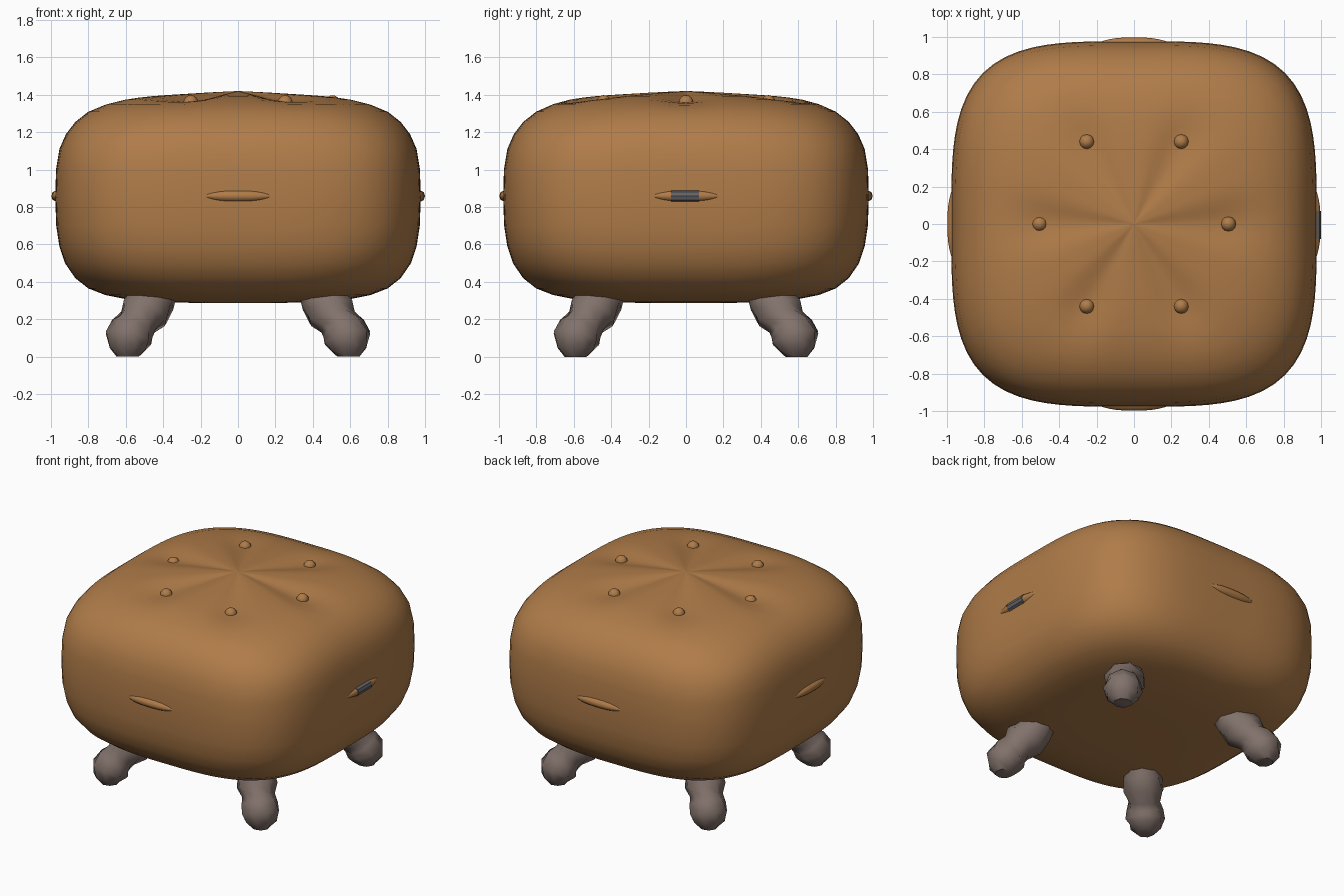
import bpy, bmesh, math
from math import cos, sin, pi
from mathutils import Matrix, Vector

if "Cube" in bpy.data.objects:
    bpy.data.objects.remove(bpy.data.objects["Cube"])


def material(name, rgb):
    m = bpy.data.materials.new(name)
    m.diffuse_color = (*rgb, 1)
    m.use_nodes = True
    m.node_tree.nodes["Principled BSDF"].inputs["Base Color"].default_value = m.diffuse_color
    return m


LEATHER = material("tan leather", (0.43, 0.20, 0.066))
WOOD = material("grey brown wood", (0.22, 0.165, 0.145))
METAL = material("dark grey metal", (0.13, 0.125, 0.135))


def loft(name, rings, mat, angle=None):
    """Skin closed rings of equal point count and cap both ends."""
    bm = bmesh.new()
    rows = [[bm.verts.new(p) for p in ring] for ring in rings]
    n = len(rows[0])
    for a, b in zip(rows, rows[1:]):
        for i in range(n):
            j = (i + 1) % n
            bm.faces.new((a[i], a[j], b[j], b[i]))
    bm.faces.new(rows[0][::-1])
    bm.faces.new(rows[-1])
    bmesh.ops.recalc_face_normals(bm, faces=bm.faces)
    me = bpy.data.meshes.new(name)
    bm.to_mesh(me)
    bm.free()
    ob = bpy.data.objects.new(name, me)
    bpy.context.collection.objects.link(ob)
    me.materials.append(mat)
    for p in me.polygons:
        p.use_smooth = True
    if angle:
        bpy.context.view_layer.objects.active = ob
        ob.select_set(True)
        bpy.ops.object.shade_smooth_by_angle(angle=math.radians(angle))
        ob.select_set(False)
    return ob


# cushion: rounded-square rings following a side profile (half width, z)
PROFILE = [(0.01, 0.287), (0.25, 0.288), (0.45, 0.294), (0.6, 0.308), (0.71, 0.33),
           (0.80, 0.365), (0.87, 0.42), (0.925, 0.50), (0.955, 0.59), (0.972, 0.70),
           (0.977, 0.85), (0.973, 1.0), (0.955, 1.11), (0.92, 1.19), (0.87, 1.255),
           (0.80, 1.31), (0.71, 1.35), (0.62, 1.374), (0.55, 1.385), (0.48, 1.393),
           (0.40, 1.399), (0.30, 1.405), (0.20, 1.411), (0.10, 1.416), (0.01, 1.42)]


def cushion_ring(w, z, n=96):
    e = 2.4 + 1.3 * w ** 2
    pts = []
    for i in range(n):
        t = 2 * pi * i / n
        r = w / (abs(cos(t)) ** e + abs(sin(t)) ** e) ** (1 / e)
        dip = 0
        if z > 1.3:  # six tufted folds running out from the centre
            reach = r / 0.5 if r < 0.5 else max(0, 1 - (r - 0.5) / 0.28)
            dip = 0.034 * reach * (0.5 + 0.5 * cos(6 * t)) ** 2
        pts.append((r * cos(t), r * sin(t), z - dip))
    return pts


loft("cushion", [cushion_ring(w, z) for w, z in PROFILE], LEATHER)

# tuft buttons
for k in range(6):
    t = k * pi / 3
    bpy.ops.mesh.primitive_uv_sphere_add(segments=12, ring_count=8, radius=0.04,
                                         location=(0.505 * cos(t), 0.44 / sin(pi / 3) * sin(t),
                                                   1.345 if k == 3 else 1.358))
    ob = bpy.context.object
    ob.name = f"tuft_button_{k + 1}"
    ob.data.materials.append(LEATHER)
    bpy.ops.object.shade_smooth()

# slim grab handles on the four sides
for k, side in enumerate(("right", "back", "left", "front")):
    rot = Matrix.Rotation(k * pi / 2, 4, 'Z')
    rings = []
    for i in range(13):
        y = -0.195 + 0.39 * i / 12
        s = max(0.05, 1 - abs(y / 0.195) ** 3)
        x = 0.968 + 0.008 * (1 - (y / 0.195) ** 2)
        rings.append([rot @ Vector((x + 0.022 * s * cos(a), y, 0.859 + 0.028 * s * sin(a)))
                      for a in (j * pi / 4 for j in range(8))])
    loft(side + "_handle", rings, LEATHER, 50)

# metal clasp around the middle of the right handle
rings = [[(0.976 + 0.024 * cos(a), y, 0.859 + 0.030 * sin(a))
          for a in (j * pi / 4 for j in range(8))] for y in (-0.08, -0.005, 0.07)]
loft("handle_clasp", rings, METAL, 30)

# gnarled feet bending out to the corners: (offset along x and y, z, radius, tilt)
LEG = [(0.42, 0.37, 0.10, 0.5), (0.46, 0.30, 0.125, 0.5), (0.50, 0.235, 0.135, 0.6),
       (0.535, 0.185, 0.105, 0.7), (0.565, 0.15, 0.118, 0.6), (0.585, 0.10, 0.128, 0.35),
       (0.59, 0.045, 0.105, 0.1), (0.59, 0.0, 0.06, 0.0)]
for k, corner in enumerate(("back_right", "back_left", "front_left", "front_right")):
    turn = Matrix.Rotation(pi / 4 + k * pi / 2, 4, 'Z')
    rings = []
    for i, (d, z, r, tilt) in enumerate(LEG):
        m = turn @ Matrix.Translation((d * math.sqrt(2), 0, z)) @ Matrix.Rotation(-tilt, 4, 'Y')
        rings.append([m @ Vector((r * cos(a), r * sin(a), 0))
                      for a in (2 * pi * j / 8 + 0.2 * i for j in range(8))])
    loft(corner + "_leg", rings, WOOD, 45)
